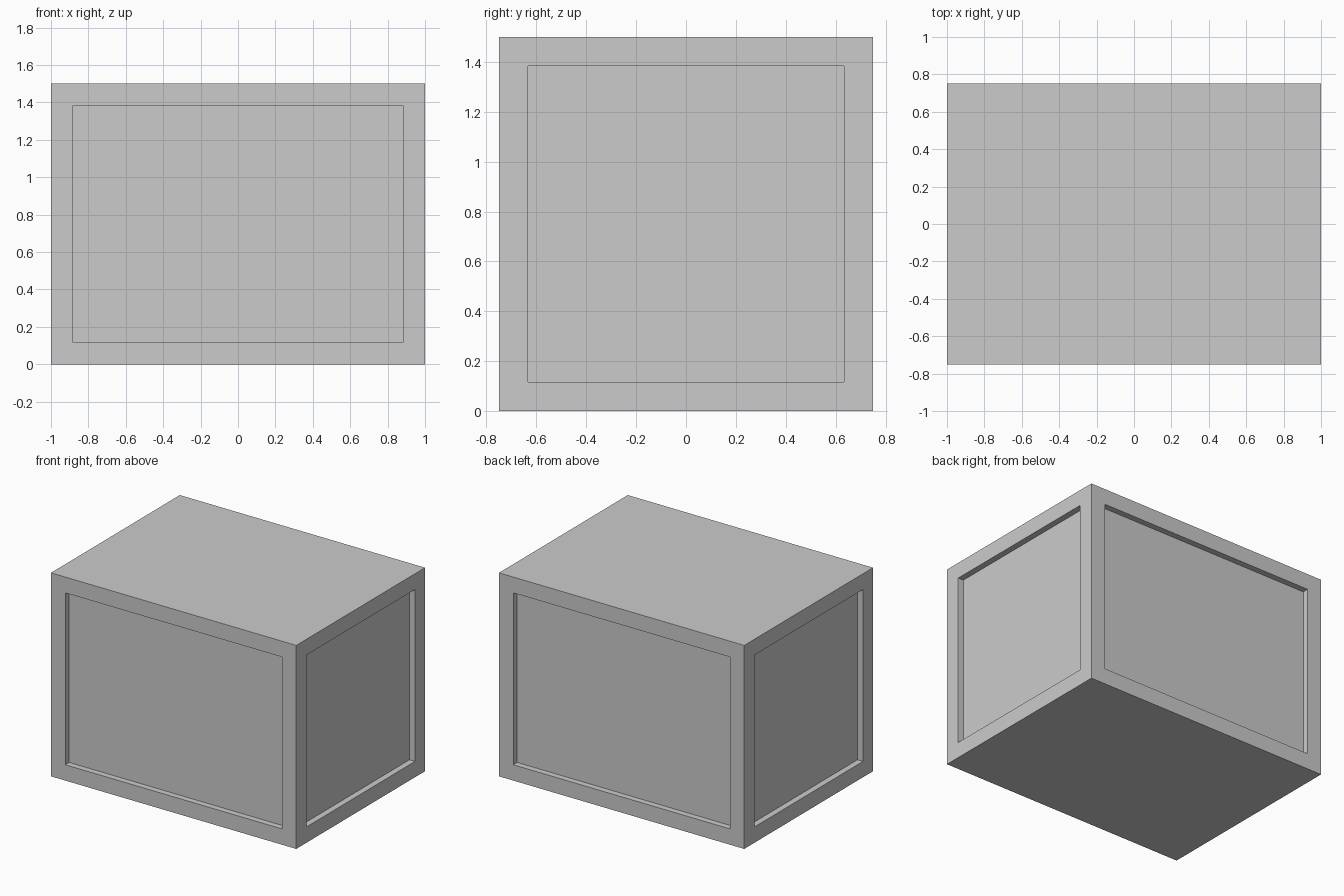
import bpy
import bmesh

WIDTH, DEPTH, HEIGHT = 2.0, 1.5, 1.5
BORDER, RECESS = 0.165, 0.045

default = bpy.data.objects.get("Cube")
if default:
    bpy.data.objects.remove(default, do_unlink=True)

# Single light grey material
grey = bpy.data.materials.new("light_grey")
grey.use_nodes = True
colour = (0.6, 0.6, 0.6, 1.0)
grey.diffuse_color = colour
grey.node_tree.nodes["Principled BSDF"].inputs["Base Color"].default_value = colour

# Box body standing on the ground
bm = bmesh.new()
bmesh.ops.create_cube(bm, size=1.0)
bmesh.ops.scale(bm, vec=(WIDTH, DEPTH, HEIGHT), verts=bm.verts)
bmesh.ops.translate(bm, vec=(0, 0, HEIGHT / 2), verts=bm.verts)
bm.normal_update()

# Recessed panel with straight walls on each upright side
for side in [f for f in bm.faces if abs(f.normal.z) < 0.5]:
    inward = -side.normal.copy()
    bmesh.ops.inset_individual(bm, faces=[side], thickness=BORDER)
    panel = bmesh.ops.extrude_discrete_faces(bm, faces=[side])["faces"][0]
    bmesh.ops.translate(bm, vec=inward * RECESS, verts=panel.verts)

bmesh.ops.recalc_face_normals(bm, faces=bm.faces)
mesh = bpy.data.meshes.new("panelled_crate")
bm.to_mesh(mesh)
bm.free()
mesh.materials.append(grey)
crate = bpy.data.objects.new("panelled_crate", mesh)
bpy.context.collection.objects.link(crate)
